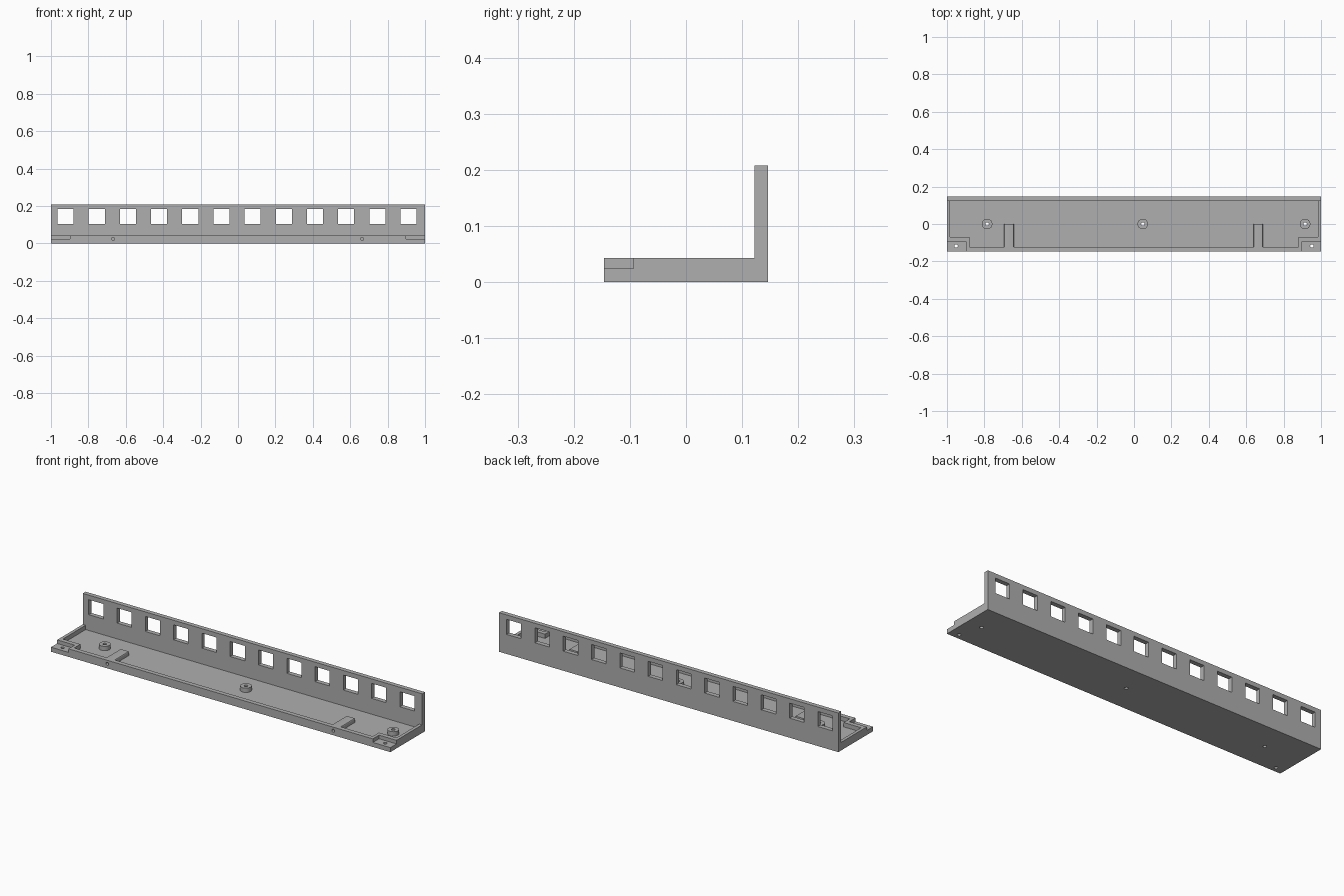
import bpy
import bmesh
from mathutils import Matrix, Vector

if "Cube" in bpy.data.objects:
    bpy.data.objects.remove(bpy.data.objects["Cube"], do_unlink=True)

grey = bpy.data.materials.new("plain grey")
grey.use_nodes = True
grey.diffuse_color = (0.43, 0.43, 0.43, 1)
grey.node_tree.nodes["Principled BSDF"].inputs["Base Color"].default_value = (0.43, 0.43, 0.43, 1)

# Main dimensions
HALF, FRONT, BACK = 1.0, -0.146, 0.146
WALL_Y, WALL_TOP = 0.122, 0.208
FLOOR, RIM = 0.02, 0.043


def finish(name, bm):
    mesh = bpy.data.meshes.new(name)
    bmesh.ops.recalc_face_normals(bm, faces=bm.faces)
    bm.to_mesh(mesh)
    bm.free()
    mesh.materials.append(grey)
    ob = bpy.data.objects.new(name, mesh)
    bpy.context.collection.objects.link(ob)
    return ob


def prism(name, points, axis, start, end):
    """Extrude an outline: along z from (x, y) points, or along x from (y, z) points."""
    bm = bmesh.new()
    place = (lambda a, b: (a, b, start)) if axis == "z" else (lambda a, b: (start, a, b))
    face = bm.faces.new([bm.verts.new(place(a, b)) for a, b in points])
    shift = Vector((0, 0, end - start)) if axis == "z" else Vector((end - start, 0, 0))
    grown = bmesh.ops.extrude_face_region(bm, geom=[face])["geom"]
    bmesh.ops.translate(bm, vec=shift, verts=[g for g in grown if isinstance(g, bmesh.types.BMVert)])
    return finish(name, bm)


def box(name, x0, x1, y0, y1, z0, z1):
    return prism(name, [(x0, y0), (x1, y0), (x1, y1), (x0, y1)], "z", z0, z1)


def cylinder(name, centre, radius, length, axis="Z"):
    bm = bmesh.new()
    turn = Matrix.Rotation(1.570796, 4, "X") if axis == "Y" else Matrix()
    bmesh.ops.create_cone(bm, cap_ends=True, segments=32, radius1=radius, radius2=radius,
                          depth=length, matrix=Matrix.Translation(centre) @ turn)
    return finish(name, bm)


def cut(targets, cutter):
    for ob in targets:
        mod = ob.modifiers.new("cut", "BOOLEAN")
        mod.operation, mod.solver, mod.object = "DIFFERENCE", "EXACT", cutter
        bpy.context.view_layer.objects.active = ob
        bpy.ops.object.modifier_apply(modifier=mod.name)
    bpy.data.objects.remove(cutter, do_unlink=True)


# L-shaped bracket: base plate and back wall
bracket = prism("bracket", [(FRONT, 0), (BACK, 0), (BACK, WALL_TOP), (WALL_Y, WALL_TOP),
                            (WALL_Y, RIM), (FRONT, RIM)], "x", -HALF, HALF)

# Shallow recess leaving a rim with stepped front corners
half = [(0.88, -0.122), (0.88, -0.07), (0.983, -0.07), (0.983, WALL_Y)]
outline = half + [(-x, y) for x, y in reversed(half)]
cut([bracket], prism("recess_cutter", outline, "z", FLOOR, RIM + 0.01))

# Row of windows in the back wall
for i in range(12):
    x = -0.922 + i * 0.1667
    cut([bracket], box("window_cutter", x - 0.043, x + 0.043, 0.1, 0.2, 0.104, 0.184))

# Corner notches with screw holes
for side in (-1, 1):
    x0, x1 = sorted((side * 0.897, side * 1.05))
    cut([bracket], box("notch_cutter", x0, x1, -0.2, -0.094, 0.024, 0.1))
    cut([bracket], cylinder("corner_hole_cutter", (side * 0.951, -0.118, 0), 0.009, 0.2))

# Standoffs on the floor, drilled right through
for label, x in (("right", -0.785), ("middle", 0.047), ("left", 0.915)):
    standoff = cylinder(label + "_standoff", (x, 0, 0.029), 0.028, 0.028)
    cut([bracket, standoff], cylinder("standoff_hole_cutter", (x, 0, 0.02), 0.009, 0.2))

# Screw blocks behind the front rim, with softened long edges and a blind hole
for label, x in (("right", -0.668), ("left", 0.664)):
    w, top, soft = 0.026, 0.041, 0.005
    block = prism(label + "_screw_block",
                  [(x - w, -0.13), (x + w, -0.13), (x + w, 0.0), (x - w, 0.0)], "z", 0.012, top)
    bm = bmesh.new()
    bm.from_mesh(block.data)
    edges = [e for e in bm.edges if all(v.co.z > top - 0.001 for v in e.verts)
             and abs(e.verts[0].co.x - e.verts[1].co.x) < 0.001]
    bmesh.ops.bevel(bm, geom=edges, offset=soft, segments=3, profile=0.5, affect="EDGES")
    bm.to_mesh(block.data)
    bm.free()
    cut([bracket, block], cylinder("front_hole_cutter", (x, -0.1, 0.024), 0.008, 0.16, "Y"))

# Smooth round parts while keeping hard edges
for ob in bpy.data.objects:
    if ob.type == "MESH" and grey.name in ob.data.materials:
        bpy.ops.object.select_all(action="DESELECT")
        ob.select_set(True)
        bpy.context.view_layer.objects.active = ob
        bpy.ops.object.shade_smooth_by_angle()
